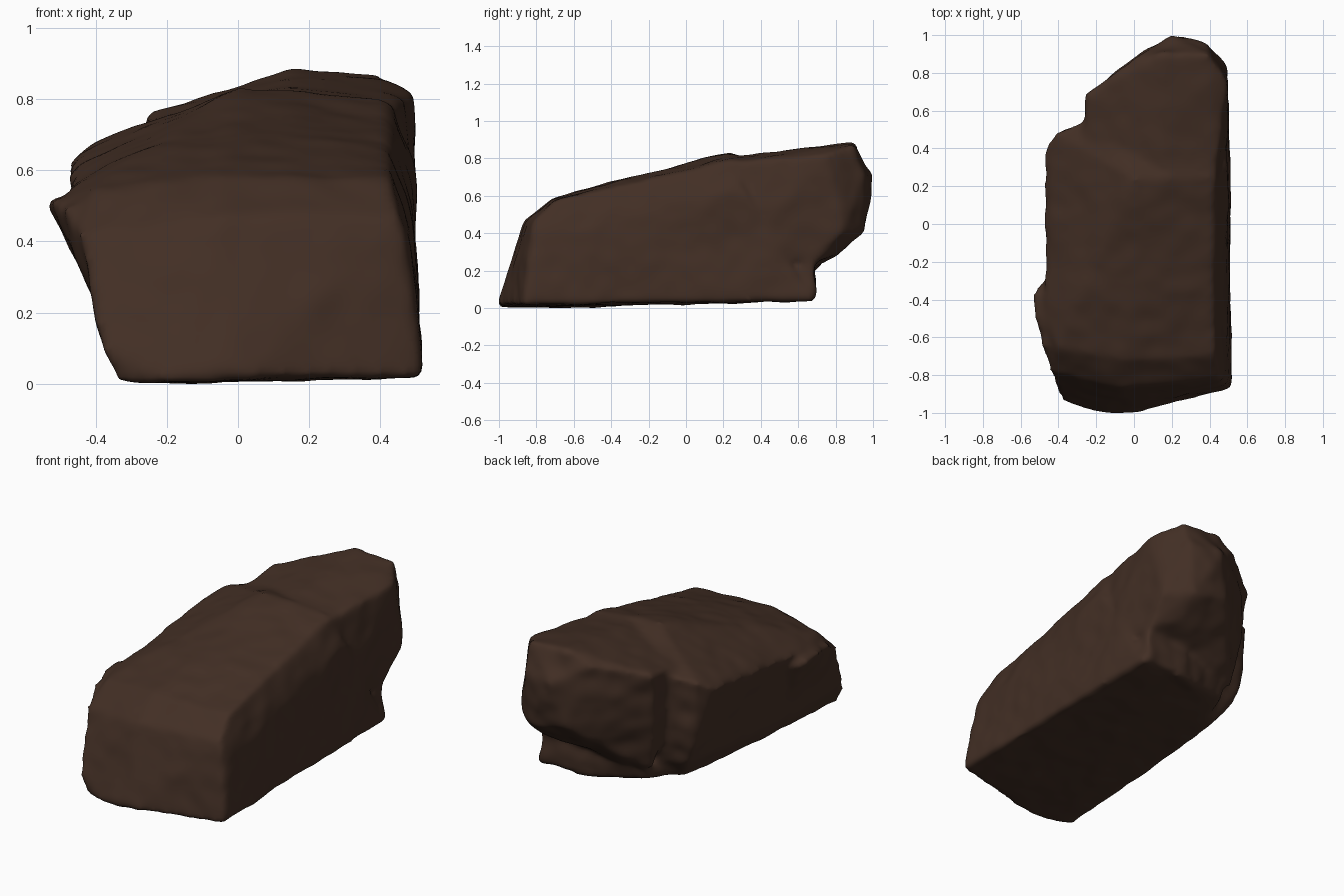
import bpy
import bmesh
from mathutils import Vector, noise

default_cube = bpy.data.objects.get("Cube")
if default_cube:
    bpy.data.objects.remove(default_cube, do_unlink=True)

# Single dark brown stone material
stone = bpy.data.materials.new("dark_brown_stone")
stone.use_nodes = True
stone_color = (0.055, 0.028, 0.018, 1.0)
stone.diffuse_color = stone_color
shader = stone.node_tree.nodes["Principled BSDF"]
shader.inputs["Base Color"].default_value = stone_color
shader.inputs["Roughness"].default_value = 0.9


def add_chunk(bm, points):
    """Add the convex block spanned by a few corner points."""
    verts = [bm.verts.new(p) for p in points]
    hull = bmesh.ops.convex_hull(bm, input=verts)
    unused = [g for g in hull["geom_interior"] if isinstance(g, bmesh.types.BMVert)]
    bmesh.ops.delete(bm, geom=unused, context="VERTS")


# Main slab: rounded sloping front, leaning left side, bevelled right shoulder
slab = [
    (-.34, -.94, .01), (-.38, -.94, .1), (-.16, -1.01, .02), (0, -1.01, .02),
    (.52, -.87, .03), (.49, -.78, .36), (-.45, -.78, .43), (-.05, -.87, .48),
    (.46, -.82, .48), (-.05, -.72, .6), (.43, -.7, .59), (-.4, -.65, .56),
    (-.47, -.5, .54), (-.47, .4, .64), (-.42, .49, .69), (-.2, .57, .72),
    (0, .24, .85), (.42, .25, .81), (.49, .3, .64), (-.35, .46, .2),
    (-.26, .4, .06), (.5, .68, .05),
]

# Outcrop on the left side near the front
outcrop = [
    (-.53, -.48, .53), (-.53, -.36, .52), (-.46, -.28, .5), (-.48, -.68, .5),
    (-.38, -.85, .2), (-.38, -.4, .2), (-.3, -.5, .56),
]

# Back block: overhanging upper end, reaching low on its left
block = [
    (-.26, .3, .72), (-.26, .68, .77), (0, .89, .83), (.2, 1, .72),
    (.15, .9, .9), (.4, .9, .885), (.39, .96, .72), (.5, .75, .83),
    (.43, .2, .79), (.49, .83, .42), (.35, .96, .42), (.12, .95, .45),
    (-.25, .65, .45), (-.2, .6, .16), (.48, .69, .26), (.35, .82, .3),
    (.15, .3, .83), (.49, .3, .3),
]

# Low lump under the overhang at the back
lump = [
    (-.22, .4, .06), (-.15, .59, .09), (-.15, .6, .2), (.2, .68, .05),
    (.2, .69, .26), (.48, .69, .06), (.48, .69, .28), (.45, .4, .15),
]

bm = bmesh.new()
for chunk in (slab, outcrop, block, lump):
    add_chunk(bm, chunk)
bmesh.ops.recalc_face_normals(bm, faces=bm.faces)
mesh = bpy.data.meshes.new("rock_blockout")
bm.to_mesh(mesh)
bm.free()
rock = bpy.data.objects.new("rock", mesh)
bpy.context.collection.objects.link(rock)

# Fuse the chunks and wear down their edges
remesh = rock.modifiers.new("fuse", "REMESH")
remesh.mode = "VOXEL"
remesh.voxel_size = 0.018
wear = rock.modifiers.new("wear", "SMOOTH")
wear.factor = 0.5
wear.iterations = 10
bpy.context.view_layer.update()
graph = bpy.context.evaluated_depsgraph_get()
worn = bpy.data.meshes.new_from_object(rock.evaluated_get(graph))
rock.modifiers.clear()
rock.data = worn
bpy.data.meshes.remove(mesh)
worn.name = "rock"

# Weathering: broad dents, finer chips, rougher towards the back
normals = [v.normal.copy() for v in worn.vertices]
for v, normal in zip(worn.vertices, normals):
    broad = noise.noise(v.co * 4)
    fine = noise.noise(v.co * 10 + Vector((3, 1, 2)))
    rough = 1 + max(0, normal.y) * 1.2
    v.co += normal * rough * (0.01 * broad + 0.005 * fine)

# Rest the lowest point on the ground
lowest = min(v.co.z for v in worn.vertices)
for v in worn.vertices:
    v.co.z -= lowest

# Smooth stone surface
worn.materials.clear()
worn.materials.append(stone)
for polygon in worn.polygons:
    polygon.use_smooth = True
worn.update()
